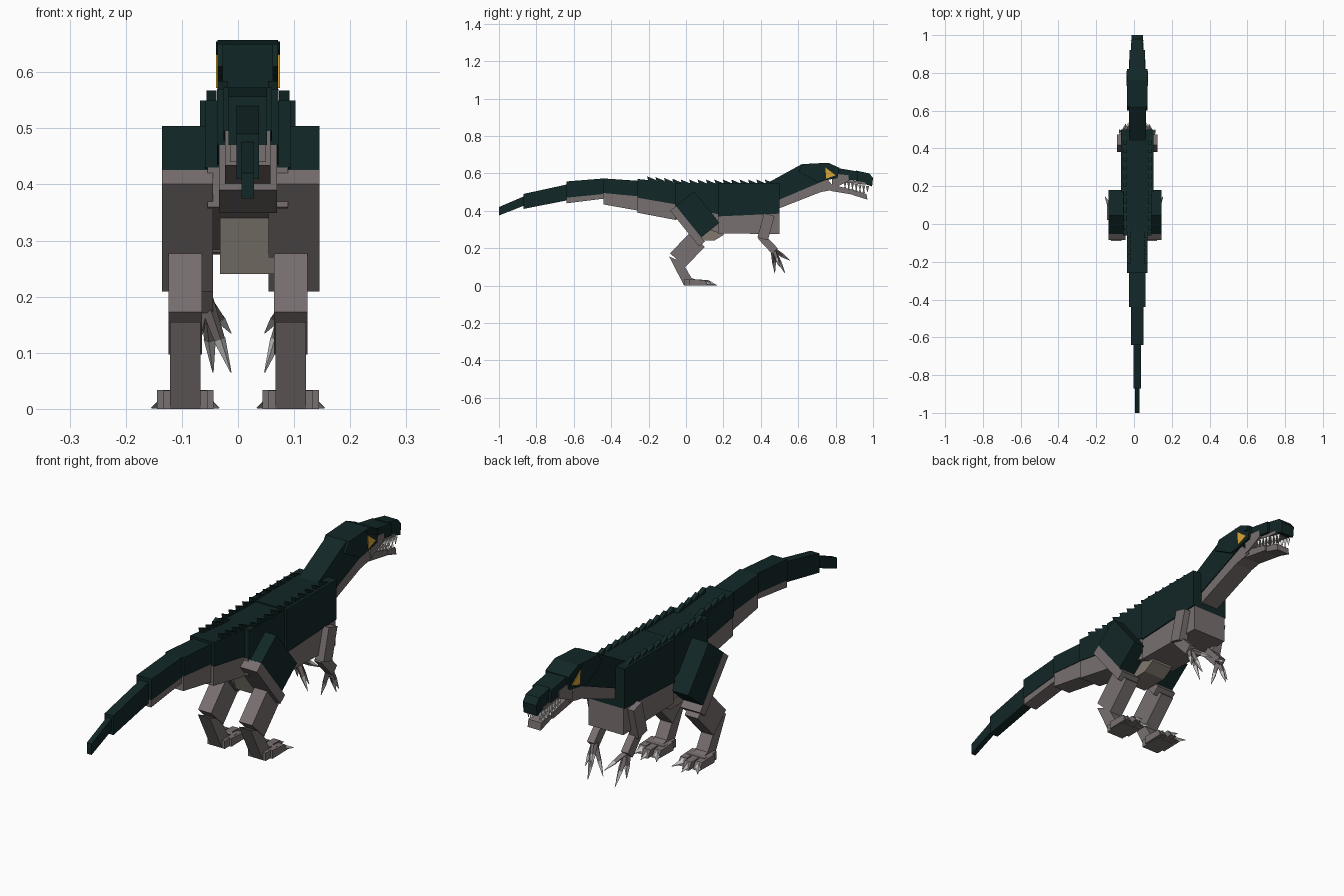
import bpy
import bmesh
from mathutils import Vector

cube = bpy.data.objects.get("Cube")
if cube:
    bpy.data.objects.remove(cube, do_unlink=True)

MID = 0.0175  # centre line of the body


def material(name, colour):
    mat = bpy.data.materials.new(name)
    mat.use_nodes = True
    mat.diffuse_color = (*colour, 1)
    shader = next(n for n in mat.node_tree.nodes if n.type == 'BSDF_PRINCIPLED')
    shader.inputs["Base Color"].default_value = (*colour, 1)
    return mat


TEAL = material("dark_teal_hide", (0.006, 0.02, 0.02))
GREY = material("warm_grey_belly", (0.19, 0.16, 0.16))
BEIGE = material("beige_groin", (0.22, 0.19, 0.16))
CLAW = material("pale_claw", (0.55, 0.55, 0.54))
WHITE = material("white_teeth", (0.85, 0.85, 0.82))
AMBER = material("amber_eye", (0.7, 0.38, 0.04))


def finish(name, bm, mat):
    bmesh.ops.recalc_face_normals(bm, faces=bm.faces)
    mesh = bpy.data.meshes.new(name)
    bm.to_mesh(mesh)
    bm.free()
    mesh.materials.append(mat)
    obj = bpy.data.objects.new(name, mesh)
    bpy.context.scene.collection.objects.link(obj)
    return obj


def prism(name, profile, half, mat, x=MID):
    """Side profile of (y, z) points, extruded across x."""
    bm = bmesh.new()
    face = bm.faces.new([bm.verts.new((x - half, y, z)) for y, z in profile])
    new = bmesh.ops.extrude_face_region(bm, geom=[face])["geom"]
    verts = [v for v in new if isinstance(v, bmesh.types.BMVert)]
    bmesh.ops.translate(bm, verts=verts, vec=(2 * half, 0, 0))
    return finish(name, bm, mat)


def bar(name, start, end, depth, half, mat, x):
    """Rectangular limb piece between two (y, z) points."""
    a, b = Vector(start), Vector(end)
    d = (b - a).normalized() * depth / 2
    side = Vector((-d.y, d.x))
    return prism(name, [a + side, b + side, b - side, a - side], half, mat, x)


def spike(name, start, end, base, tip, mat):
    """Four-sided tapered piece between two points in space."""
    a, b = Vector(start), Vector(end)
    bm = bmesh.new()
    bmesh.ops.create_cone(bm, cap_ends=True, segments=4, radius1=base,
                          radius2=tip, depth=(b - a).length)
    turn = (b - a).to_track_quat('Z', 'Y')
    for v in bm.verts:
        v.co = turn @ v.co + (a + b) / 2
    return finish(name, bm, mat)


# Tail and trunk: y range, then top, colour split and underside at each end
def trunk(name, ys, tops, splits, lows, half):
    (a, b), (ta, tb), (sa, sb) = ys, tops, splits
    prism(name + "_back", [(a, ta), (b, tb), (b, sb), (a, sa)], half, TEAL)
    if lows:
        la, lb = lows
        prism(name + "_underside", [(a, sa), (b, sb), (b, lb), (a, la)],
              half * 0.94, GREY)


trunk("tail_tip", (-1, -.86), (.42, .48), (.375, .43), None, .011)
trunk("tail_end", (-.87, -.64), (.49, .54), (.41, .455), None, .02)
trunk("tail_middle", (-.64, -.44), (.557, .573), (.47, .49), (.44, .465), .034)
trunk("tail_thick", (-.44, -.25), (.573, .56), (.495, .477), (.434, .4), .043)
trunk("tail_root", (-.26, -.05), (.57, .55), (.47, .434), (.39, .35), .055)
trunk("hips", (-.06, .18), (.55, .545), (.43, .38), (.36, .28), .076)
trunk("torso", (.17, .5), (.55, .55), (.37, .385), (.28, .275), .085)
prism("groin", [(0, .34), (.2, .34), (.2, .27), (.15, .24), (.03, .24)], .05, BEIGE)

# Neck and head
prism("neck", [(.42, .54), (.62, .65), (.76, .57), (.5, .46)], .045, TEAL)
prism("throat", [(.48, .48), (.74, .59), (.8, .515), (.72, .5), (.49, .41)], .041, GREY)
prism("skull", [(.6, .61), (.625, .65), (.76, .657), (.82, .63),
                (.81, .575), (.7, .555)], .054, TEAL)
prism("snout", [(.79, .632), (.92, .61), (.92, .56), (.8, .575)], .042, TEAL)
prism("nose", [(.91, .615), (.98, .6), (1, .575), (.995, .53), (.91, .56)], .031, TEAL)
prism("cheeks", [(.78, .6), (.87, .59), (.87, .56), (.81, .53), (.78, .52)], .044, GREY)
prism("upper_gum", [(.82, .572), (.96, .552), (.96, .54), (.82, .555)], .034, GREY)
prism("lower_jaw", [(.72, .53), (.8, .535), (.9, .51), (.9, .485), (.78, .505)], .038, GREY)
prism("chin", [(.89, .512), (.965, .49), (.97, .46), (.89, .485)], .03, GREY)

for label, s in (("left", 1), ("right", -1)):
    prism(label + "_eye", [(.745, .632), (.8, .59), (.75, .572)], .002, AMBER, MID + s * .055)
    prism(label + "_brow", [(.73, .655), (.81, .63), (.81, .61), (.74, .64)],
          .003, TEAL, MID + s * .054)

    # Teeth along both jaws
    for i in range(7):
        y = .85 + i * .02
        drop = i * .004
        x = MID + s * (.032 if i < 4 else .026)
        spike(f"{label}_upper_tooth", (x, y, .556 - drop), (x, y, .525 - drop), .009, .001, WHITE)
        if i < 6:
            spike(f"{label}_lower_tooth", (x, y, .515 - drop), (x, y, .538 - drop), .007, .001, WHITE)

    # Saw-toothed ridges along the back
    for i in range(15):
        y = -.2 + i * .045
        z = max(.57 - (y + .26) * .095, .547)
        x = MID + s * (.045 if y < -.05 else .065)
        prism(f"{label}_ridge", [(y, z - .01), (y + .045, z - .01), (y + .04, z),
                                 (y - .008, z + .02)], .009, TEAL, x)

    # Legs
    thigh = .005 + s * .095
    shin = s * .094
    bar(label + "_thigh", (-.005, .465), (.13, .297), .125, .0455, TEAL, thigh)
    bar(label + "_thigh_underside", (-.069, .413), (.085, .222), .04, .0455, GREY, thigh)
    bar(label + "_calf", (.06, .245), (-.045, .135), .11, .03, GREY, shin)
    prism(label + "_ankle", [(-.09, .155), (-.02, .125), (.03, .04), (.06, .03),
                             (.06, 0), (-.01, 0)], .027, GREY, shin)
    prism(label + "_foot", [(-.01, .033), (.07, .033), (.09, 0), (-.01, 0)], .04, GREY, shin)
    for t in (-1, 0, 1):
        x = shin + t * .035
        reach = .02 if t == 0 else 0
        prism(label + "_toe", [(.02, .034), (.1 + reach, .03), (.12 + reach, .002),
                               (.02, 0)], .015, GREY, x)
        spike(label + "_toe_claw", (x, .1 + reach, .014), (x + t * .025, .145 + reach, .002),
              .014, .001, CLAW)

    # Arms
    arm = MID + s * .088
    bar(label + "_upper_arm", (.445, .38), (.41, .25), .058, .02, GREY, arm)
    bar(label + "_forearm", (.4, .265), (.475, .185), .042, .016, GREY, MID + s * .078)
    for spread, y, z in ((.03, .475, .065), (.062, .53, .065), (.03, .555, .135), (.095, .5, .1)):
        root = Vector((MID + s * .075, .465, .195))
        tip = Vector((MID + s * spread, y, z))
        joint = root.lerp(tip, .55)
        spike(label + "_finger", root, joint, .014, .01, GREY)
        spike(label + "_finger_claw", joint, tip, .011, .001, CLAW)
